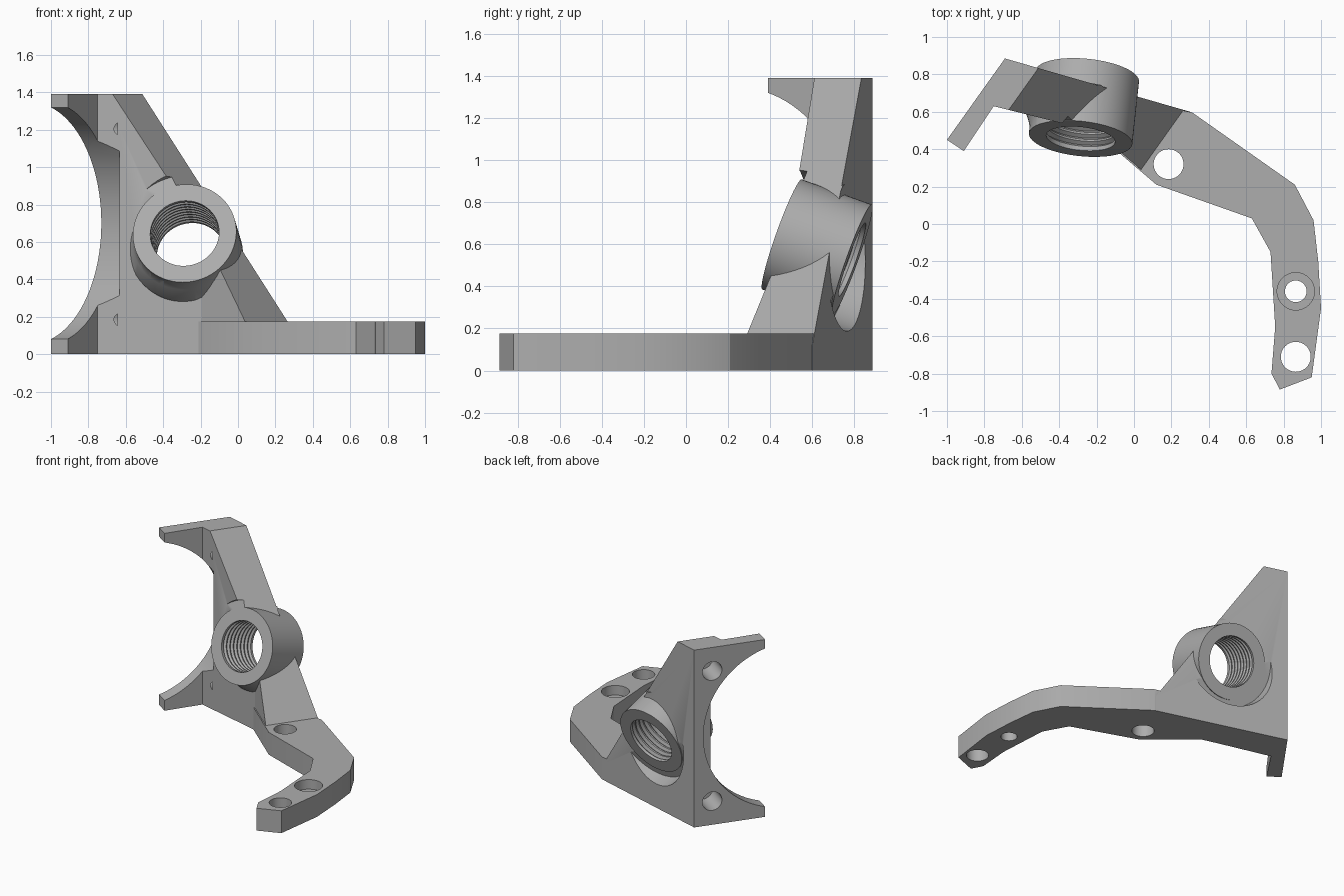
import bpy, bmesh, math
from mathutils import Vector

if "Cube" in bpy.data.objects:
    bpy.data.objects.remove(bpy.data.objects["Cube"], do_unlink=True)

grey = bpy.data.materials.new("plain_grey")
grey.use_nodes = True
grey.diffuse_color = (0.42, 0.42, 0.42, 1)
grey.node_tree.nodes["Principled BSDF"].inputs["Base Color"].default_value = (0.42, 0.42, 0.42, 1)


def loft(name, loops):
    """Closed solid through matching loops of points, capped at both ends."""
    bm = bmesh.new()
    rings = [[bm.verts.new(p) for p in loop] for loop in loops]
    for a, b in zip(rings, rings[1:]):
        for i in range(len(a)):
            j = (i + 1) % len(a)
            bm.faces.new((a[i], a[j], b[j], b[i]))
    bm.faces.new(rings[0])
    bm.faces.new(rings[-1])
    bmesh.ops.recalc_face_normals(bm, faces=bm.faces[:])
    me = bpy.data.meshes.new(name)
    bm.to_mesh(me)
    bm.free()
    me.materials.append(grey)
    ob = bpy.data.objects.new(name, me)
    bpy.context.collection.objects.link(ob)
    return ob


def slab(name, outline, bottom, top):
    return loft(name, [[(x, y, z) for x, y in outline] for z in (bottom, top)])


def lathe(name, origin, axis, profile, sides=64):
    """Solid of revolution from (distance along axis, radius) pairs."""
    turn = Vector(axis).to_track_quat("Z", "Y")
    angles = [math.tau * i / sides for i in range(sides)]
    return loft(name, [[Vector(origin) + turn @ Vector((r * math.cos(a), r * math.sin(a), d)) for a in angles]
                       for d, r in profile])


def half_space(point, normal):
    """Big block covering everything on the normal side of a plane."""
    return lathe("trim_block", point, normal, [(0, 5), (4, 5)], sides=4)


def combine(target, other, operation):
    mod = target.modifiers.new(operation, "BOOLEAN")
    mod.operation, mod.object, mod.solver = operation, other, "EXACT"
    bpy.context.view_layer.update()
    result = bpy.data.meshes.new_from_object(target.evaluated_get(bpy.context.evaluated_depsgraph_get()))
    target.modifiers.clear()
    target.data = result
    bpy.data.objects.remove(other, do_unlink=True)


# Shared directions: tilted boss axis, slanted web edge, wing normal
boss = Vector((-0.285, 0.46, 0.645))
axis = Vector((0.1, 0.935, -0.335)).normalized()
top_back = Vector((-0.51, 0.835, 1.39))
slant = (Vector((-0.67, 0.61, 1.39)) - top_back).cross(Vector((0.24, 0.57, 0.17)) - top_back)
if slant.x < 0:
    slant = -slant
corner = Vector((-0.69, 0.885, 0))
along = Vector((-0.31, -0.435, 0)).normalized()
inward = Vector((-along.y, along.x, 0))

# Upright plate with its wing
bracket = slab("bracket", [(-0.69, 0.885), (-1, 0.45), (-0.91, 0.39), (-0.75, 0.63),
                           (-0.35, 0.53), (0.1, 0.41), (0.3, 0.6)], 0, 1.39)

# Lower web, its front face nearly flush with the boss
web = slab("lower_web", [(-0.3, 0.58), (-0.205, 0.498), (0.125, 0.216), (0.27, 0.56)], 0.05, 0.9)
combine(web, half_space(boss + axis * 0.006, -axis), "DIFFERENCE")
combine(bracket, web, "UNION")

# Flared root of the boss, then the slanted edge of the whole upright
flare = lathe("boss_root", boss, axis, [(0.012, 0.27), (0.08, 0.29), (0.16, 0.325), (0.2, 0.325)])
combine(bracket, flare, "UNION")
combine(bracket, half_space(top_back, slant), "DIFFERENCE")

# Curved foot arm
arm = slab("foot_arm", [(-0.3, 0.72), (0.31, 0.597), (0.86, 0.21), (0.96, 0.02), (0.985, -0.2), (1, -0.45),
                        (0.95, -0.82), (0.78, -0.885), (0.735, -0.8), (0.755, -0.55), (0.73, -0.15),
                        (0.63, 0.03), (0.12, 0.21), (-0.21, 0.492)], 0, 0.175)
combine(bracket, arm, "UNION")

# Clearances in front of and behind the boss
for start, end in ((-0.5, 0.0), (0.345, 0.8)):
    combine(bracket, lathe("clearance", boss, axis, [(start, 0.33), (end, 0.33)]), "DIFFERENCE")

# Round bite and two blind holes in the wing
bite_centre = corner + along * 0.716 + Vector((0, 0, 0.7))
combine(bracket, lathe("wing_bite", bite_centre, inward, [(-0.3, 0.646), (0.21, 0.646)], sides=96), "DIFFERENCE")
for z in (0.185, 1.205):
    spot = corner + along * 0.137 + Vector((0, 0, z))
    combine(bracket, lathe("wing_hole", spot, inward, [(-0.1, 0.073), (0.2, 0.073)], sides=32), "DIFFERENCE")

# Boss
combine(bracket, lathe("boss", boss, axis, [(-0.004, 0.278), (0.352, 0.278)]), "UNION")

# Threaded bore
thread = [(-0.3, 0.185)]
for i in range(8):
    d = 0.02 + i * 0.04
    thread += [(d, 0.185), (d + 0.015, 0.205), (d + 0.03, 0.185)]
thread.append((0.7, 0.185))
combine(bracket, lathe("threaded_bore", boss, axis, thread), "DIFFERENCE")

# Bolt holes, one of them counterbored
for x, y, z, r in ((0.185, 0.32, -0.1, 0.08), (0.865, -0.71, -0.1, 0.08),
                   (0.865, -0.36, -0.1, 0.058), (0.865, -0.36, 0.1, 0.1)):
    combine(bracket, lathe("bolt_hole", (x, y, z), (0, 0, 1), [(0, r), (0.5, r)], sides=40), "DIFFERENCE")

# Smooth the round faces, keep the edges sharp
bpy.ops.object.select_all(action="DESELECT")
bracket.select_set(True)
bpy.context.view_layer.objects.active = bracket
bpy.ops.object.shade_smooth_by_angle(angle=math.radians(25))
